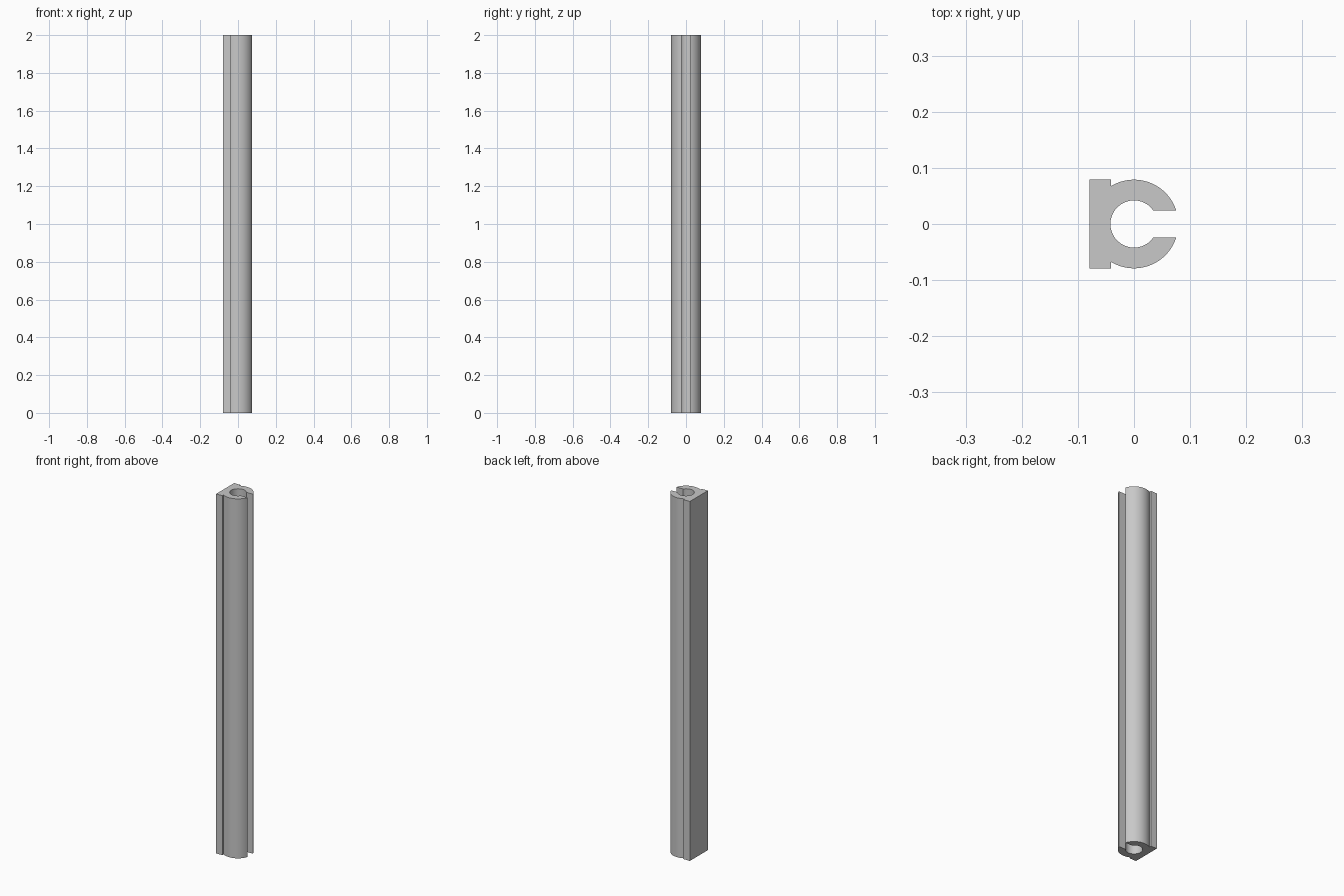
import bpy
import bmesh
from math import asin, acos, cos, sin, pi, radians

if "Cube" in bpy.data.objects:
    bpy.data.objects.remove(bpy.data.objects["Cube"], do_unlink=True)

LENGTH = 2.0
OUTER = 0.079        # tube radius, also half the width of the mounting plate
BORE = 0.042
SLOT = 0.024         # half width of the slot
PLATE_FACE = -0.041  # inner face of the mounting plate


def arc(radius, start, end, steps):
    angles = [start + (end - start) * i / steps for i in range(steps + 1)]
    return [(radius * cos(a), radius * sin(a)) for a in angles]


# Plain grey material
grey = bpy.data.materials.new("plain grey")
grey.use_nodes = True
colour = (0.58, 0.58, 0.58, 1.0)
grey.diffuse_color = colour
grey.node_tree.nodes["Principled BSDF"].inputs["Base Color"].default_value = colour

# Cross-section: upper tube wall, mounting plate, lower tube wall, bore
slot_out, slot_in = asin(SLOT / OUTER), asin(SLOT / BORE)
joint = acos(PLATE_FACE / OUTER)
upper = arc(OUTER, slot_out, joint, 32) + [(PLATE_FACE, OUTER), (-OUTER, OUTER)]
lower = [(x, -y) for x, y in reversed(upper)]
profile = upper + lower + arc(BORE, 2 * pi - slot_in, slot_in, 64)

# Extrude the cross-section to full length
bm = bmesh.new()
base = bm.faces.new([bm.verts.new((x, y, 0)) for x, y in profile])
top = bmesh.ops.extrude_face_region(bm, geom=[base], use_keep_orig=True)
bmesh.ops.translate(bm, vec=(0, 0, LENGTH),
                    verts=[v for v in top["geom"] if isinstance(v, bmesh.types.BMVert)])
bmesh.ops.recalc_face_normals(bm, faces=bm.faces)

mesh = bpy.data.meshes.new("slotted_rail")
bm.to_mesh(mesh)
bm.free()
mesh.materials.append(grey)
rail = bpy.data.objects.new("slotted_rail", mesh)
bpy.context.collection.objects.link(rail)

# Smooth curved walls, sharp corners
bpy.ops.object.select_all(action='DESELECT')
rail.select_set(True)
bpy.context.view_layer.objects.active = rail
bpy.ops.object.shade_smooth_by_angle(angle=radians(25))
